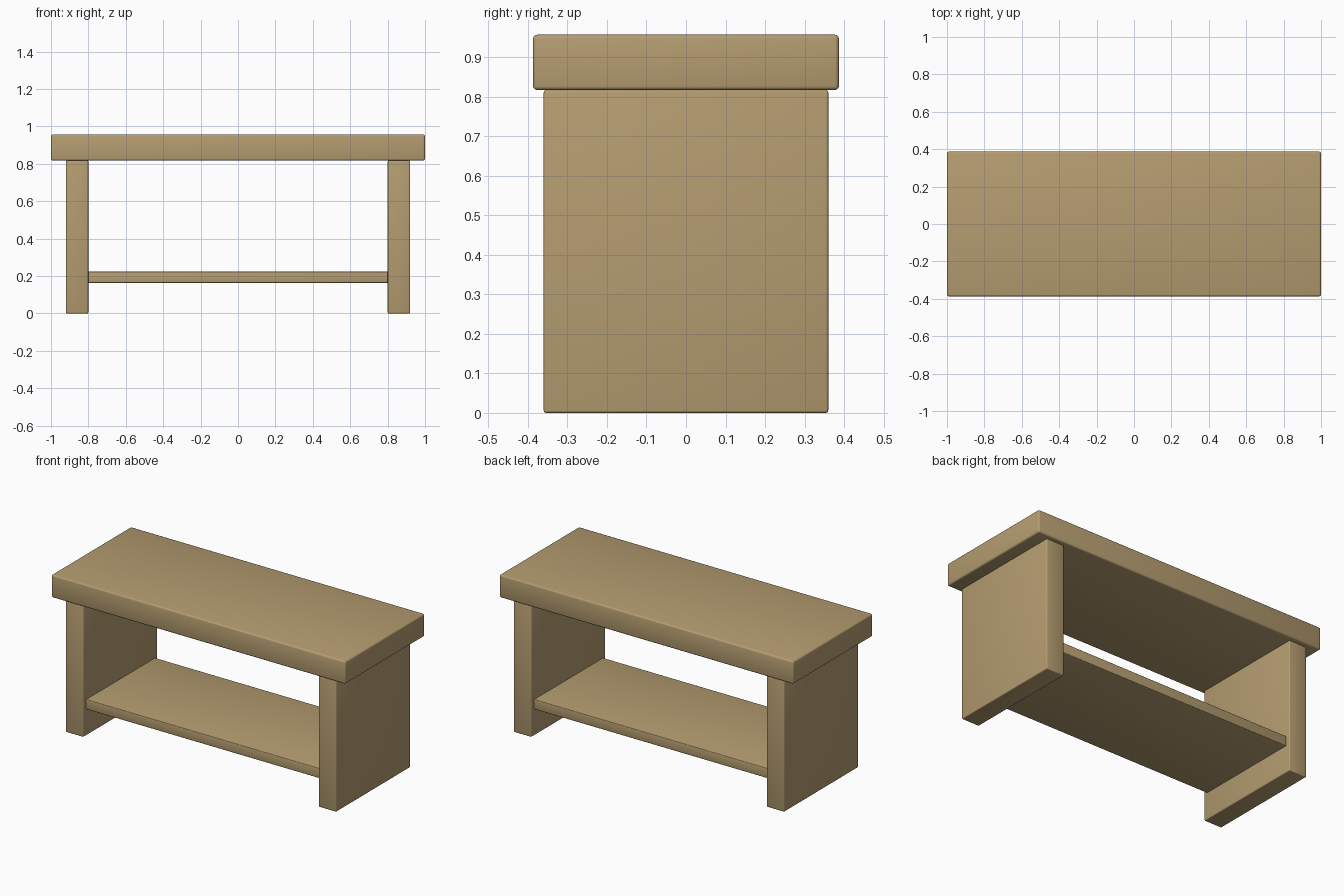
import bpy
import math

cube = bpy.data.objects.get("Cube")
if cube:
    bpy.data.objects.remove(cube, do_unlink=True)

# Single wood colour
wood = bpy.data.materials.new("light_wood")
wood.use_nodes = True
colour = (0.46, 0.335, 0.163, 1.0)
wood.diffuse_color = colour
bsdf = next(n for n in wood.node_tree.nodes if n.type == 'BSDF_PRINCIPLED')
bsdf.inputs["Base Color"].default_value = colour
bsdf.inputs["Roughness"].default_value = 0.7


def board(name, size, centre, bevel):
    """A solid board with softly rounded edges."""
    bpy.ops.mesh.primitive_cube_add(size=1, location=centre)
    obj = bpy.context.object
    obj.name = name
    obj.scale = size
    bpy.ops.object.transform_apply(location=False, rotation=False, scale=True)
    obj.data.materials.append(wood)
    mod = obj.modifiers.new("rounded_edges", 'BEVEL')
    mod.width = bevel
    mod.segments = 3
    bpy.ops.object.modifier_apply(modifier=mod.name)
    bpy.ops.object.shade_smooth_by_angle(angle=math.radians(35))
    return obj


# Thick overhanging top
board("bench_top", (2.0, 0.774, 0.14), (0, 0, 0.887), 0.01)

# Solid panel at each end
for side, sign in (("left", 1), ("right", -1)):
    board(side + "_leg_panel", (0.12, 0.72, 0.817), (sign * 0.86, 0, 0.4085), 0.006)

# Thin shelf between the panels, slightly set back
board("lower_shelf", (1.6, 0.67, 0.061), (0, 0, 0.1935), 0.004)
